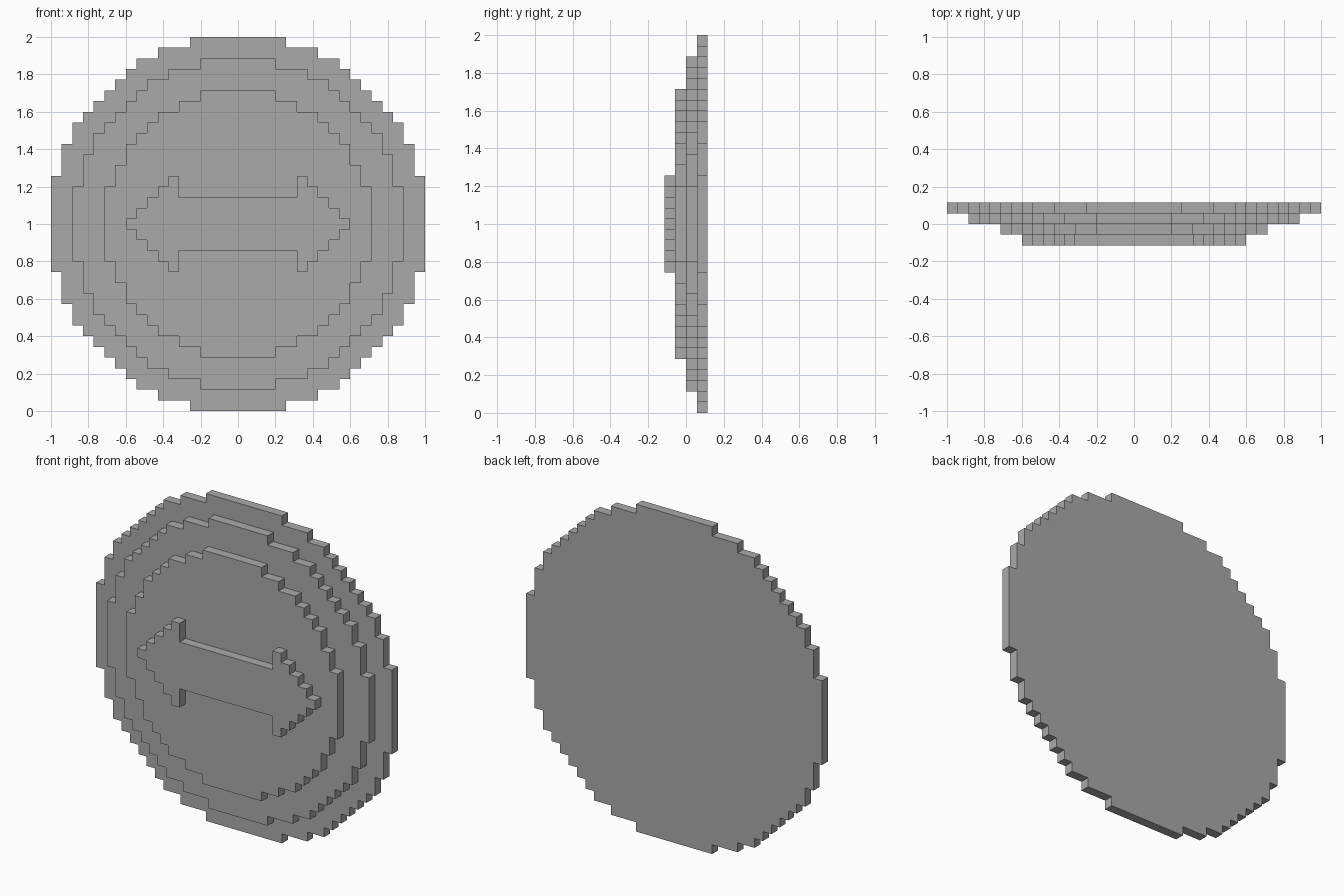
import bpy
import bmesh
import math

default_cube = bpy.data.objects.get("Cube")
if default_cube:
    bpy.data.objects.remove(default_cube, do_unlink=True)

CELLS = 35            # cells across the widest disc
CELL = 2 / CELLS      # size of one cell

grey = bpy.data.materials.new("grey")
grey.use_nodes = True
colour = (0.4, 0.4, 0.4, 1)
grey.diffuse_color = colour
grey.node_tree.nodes["Principled BSDF"].inputs["Base Color"].default_value = colour


def disc_heights(radius):
    """Half height, in cells, of each column of a stepped disc, from the middle out."""
    return [math.floor(math.sqrt(radius ** 2 - x ** 2)) + 0.5
            for x in range(math.ceil(radius))]


def stepped_outline(heights):
    """Closed outline of the columns, mirrored left to right and top to bottom."""
    quarter = []          # from the middle of the top edge out to the side
    for x, height in enumerate(heights):
        following = heights[x + 1] if x + 1 < len(heights) else 0
        if following != height:
            quarter.append((x + 0.5, height))
            if following:
                quarter.append((x + 0.5, following))
    right = quarter + [(x, -z) for x, z in reversed(quarter)]
    return right + [(-x, z) for x, z in reversed(right)]


def add_layer(name, heights, level):
    """One-cell-thick plate; level 0 is the back layer."""
    back = (2 - level) * CELL
    bm = bmesh.new()
    verts = [bm.verts.new((x * CELL, back, z * CELL + 1))
             for x, z in stepped_outline(heights)]
    face = bm.faces.new(verts)
    extruded = bmesh.ops.extrude_face_region(bm, geom=[face], use_keep_orig=True)
    moved = [v for v in extruded["geom"] if isinstance(v, bmesh.types.BMVert)]
    bmesh.ops.translate(bm, verts=moved, vec=(0, -CELL, 0))
    bmesh.ops.recalc_face_normals(bm, faces=bm.faces[:])
    mesh = bpy.data.meshes.new(name)
    bm.to_mesh(mesh)
    bm.free()
    mesh.materials.append(grey)
    bpy.context.collection.objects.link(bpy.data.objects.new(name, mesh))


# Three stacked discs, largest at the back
for level, (name, radius) in enumerate([("back_disc", 17.5),
                                        ("middle_disc", 15.5),
                                        ("front_disc", 12.5)]):
    add_layer(name, disc_heights(radius), level)

# Raised double-ended arrow: a straight bar, then a tapering head
bar = [2.5] * 6
head = [step + 0.5 for step in range(4, -1, -1)]
add_layer("double_arrow", bar + head, 3)
